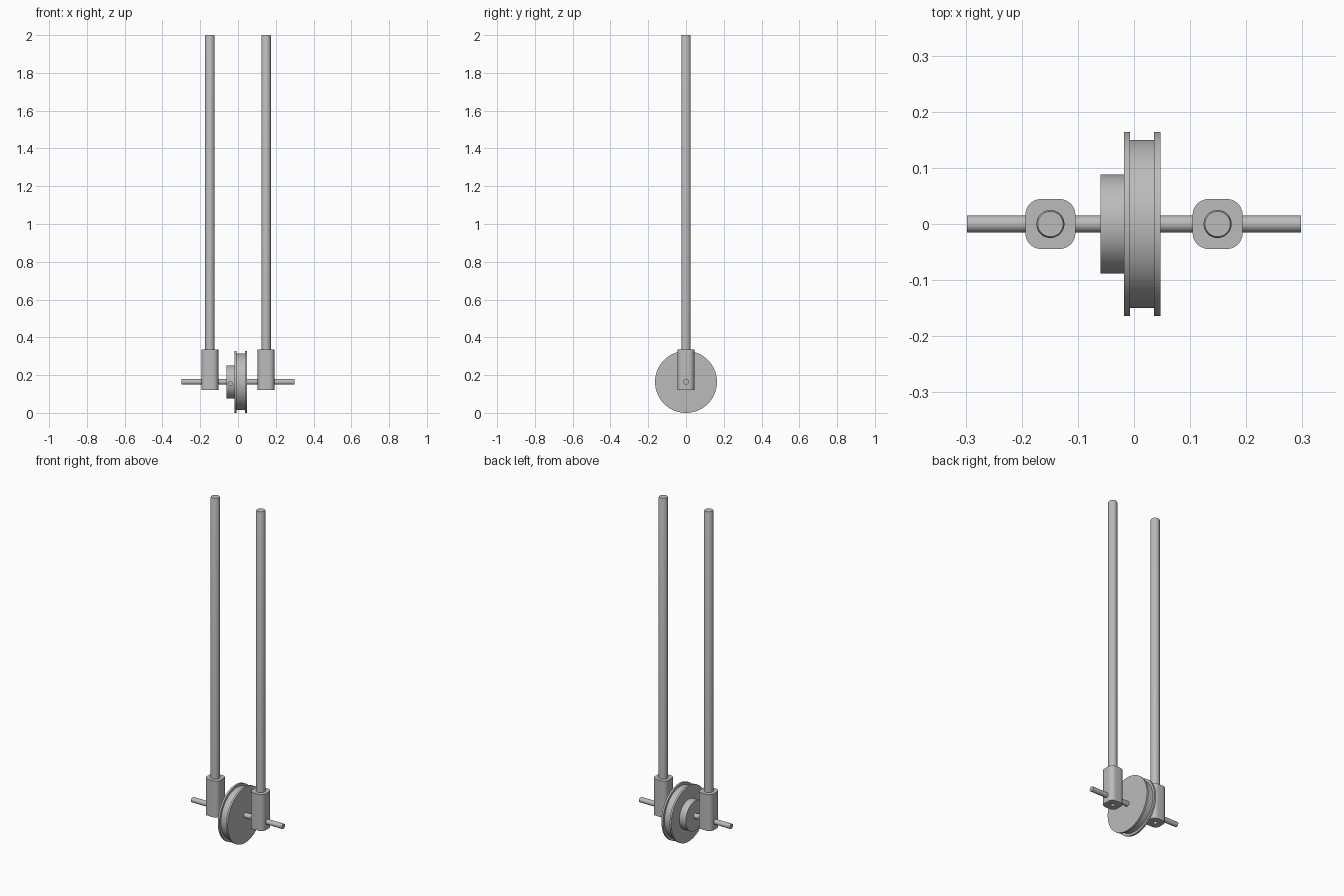
import bpy, bmesh, math
from mathutils import Matrix

cube = bpy.data.objects.get("Cube")
if cube:
    bpy.data.objects.remove(cube, do_unlink=True)

steel = bpy.data.materials.new("grey_steel")
steel.use_nodes = True
GREY = (0.5, 0.5, 0.5, 1)
steel.diffuse_color = GREY
steel.node_tree.nodes["Principled BSDF"].inputs["Base Color"].default_value = GREY

AXLE_Z = 0.164
POST_X = 0.149


def finish(name, bm, matrix):
    """Turn a bmesh into a shaded, coloured object."""
    bmesh.ops.remove_doubles(bm, verts=bm.verts, dist=1e-5)
    bmesh.ops.transform(bm, matrix=matrix, verts=bm.verts)
    bmesh.ops.recalc_face_normals(bm, faces=bm.faces)
    mesh = bpy.data.meshes.new(name)
    bm.to_mesh(mesh)
    bm.free()
    mesh.materials.append(steel)
    ob = bpy.data.objects.new(name, mesh)
    bpy.context.collection.objects.link(ob)
    bpy.ops.object.select_all(action="DESELECT")
    ob.select_set(True)
    bpy.context.view_layer.objects.active = ob
    bpy.ops.object.shade_smooth_by_angle(angle=math.radians(30))
    return ob


def lathe(name, profile, matrix, steps=64):
    """Spin a (radius, height) profile round the z axis."""
    bm = bmesh.new()
    verts = [bm.verts.new((r, 0, h)) for r, h in profile]
    edges = [bm.edges.new(pair) for pair in zip(verts, verts[1:])]
    bmesh.ops.spin(bm, geom=verts + edges, axis=(0, 0, 1), cent=(0, 0, 0),
                   angle=math.tau, steps=steps)
    return finish(name, bm, matrix)


def bore(target, radius, depth, location, rotation):
    """Cut a round hole with a hidden cutter."""
    bpy.ops.mesh.primitive_cylinder_add(vertices=32, radius=radius, depth=depth,
                                        location=location, rotation=rotation)
    cutter = bpy.context.object
    cutter.name = target.name + "_cutter"
    mod = target.modifiers.new("bore", "BOOLEAN")
    mod.object = cutter
    mod.solver = "EXACT"
    bpy.context.view_layer.objects.active = target
    bpy.ops.object.modifier_apply(modifier=mod.name)
    bpy.data.objects.remove(cutter, do_unlink=True)


along_x = Matrix.Translation((0, 0, AXLE_Z)) @ Matrix.Rotation(math.pi / 2, 4, "Y")

# Axle
lathe("axle", [(0, -0.298), (0.015, -0.298), (0.015, 0.298), (0, 0.298)], along_x, 32)

# Grooved wheel with its side hub
R, G = AXLE_Z, 0.15
lathe("grooved_wheel", [(0, -0.018), (R, -0.018), (R, -0.007), (G, -0.007),
                        (G, 0.036), (R, 0.036), (R, 0.047), (0, 0.047)], along_x, 96)
hub = lathe("wheel_hub", [(0, -0.06), (0.088, -0.06), (0.088, -0.018), (0, -0.018)],
            along_x)
bore(hub, 0.01, 0.06, (-0.041, -0.085, AXLE_Z - 0.009), (math.pi / 2, 0, 0))

for side, x in (("left", POST_X), ("right", -POST_X)):
    at_post = Matrix.Translation((x, 0, 0))

    # Bearing block with rounded upright corners
    bm = bmesh.new()
    size = Matrix.Translation((0, 0, 0.228)) @ Matrix.Diagonal((0.089, 0.089, 0.216, 1))
    bmesh.ops.create_cube(bm, size=1, matrix=size)
    upright = [e for e in bm.edges if abs(e.verts[0].co.z - e.verts[1].co.z) > 0.1]
    bmesh.ops.bevel(bm, geom=upright, offset=0.028, segments=8, profile=0.5,
                    affect="EDGES")
    block = finish(side + "_bearing_block", bm, at_post)
    bore(block, 0.012, 0.04, (x, 0, 0.12), (0, 0, 0))

    # Tall guide rod with a chamfered top
    lathe(side + "_guide_rod", [(0, 0.25), (0.025, 0.25), (0.025, 1.994),
                                (0.0225, 2.0), (0, 2.0)], at_post, 40)
